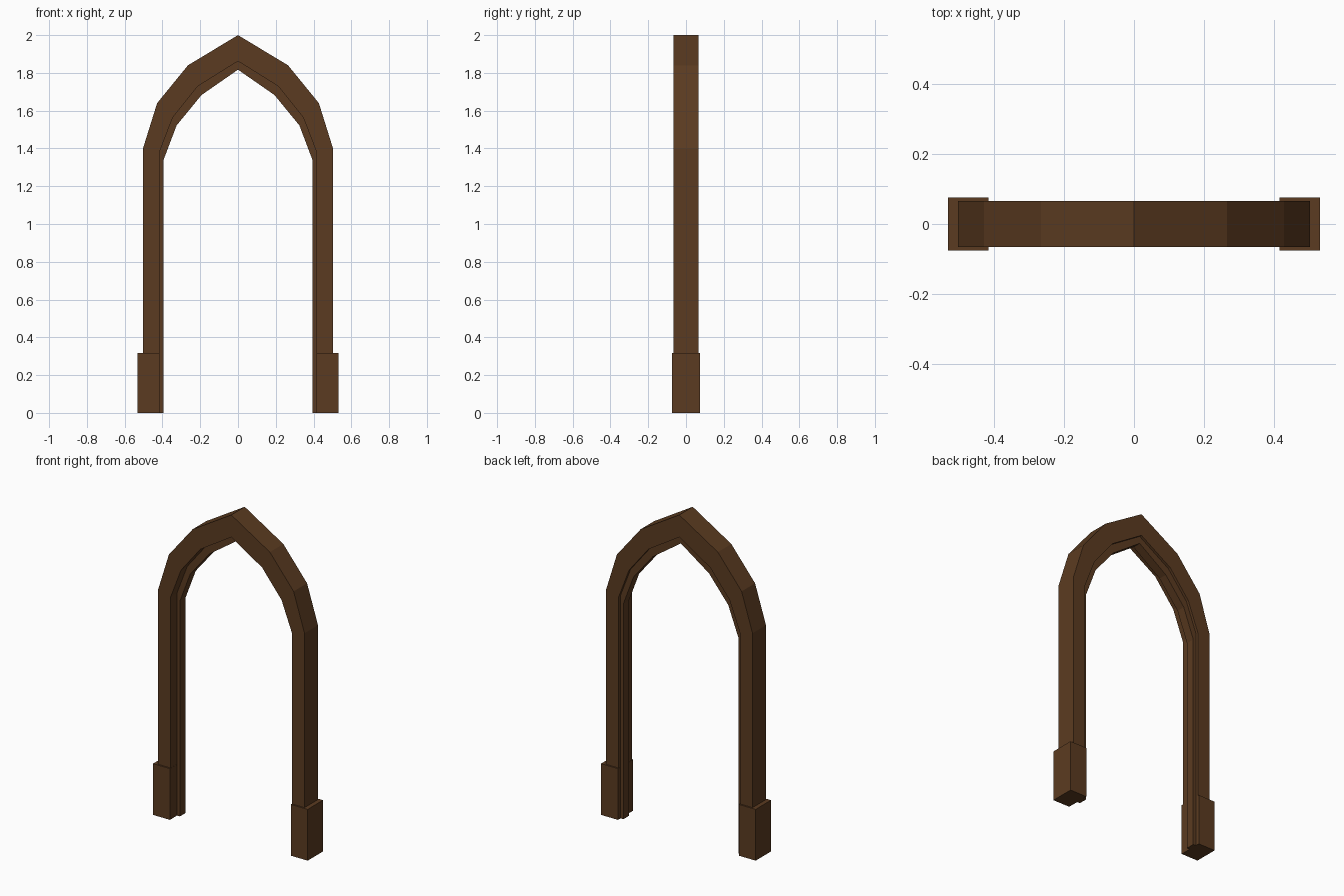
import bpy
import bmesh

cube = bpy.data.objects.get("Cube")
if cube:
    bpy.data.objects.remove(cube, do_unlink=True)

wood = bpy.data.materials.new("dark_brown_wood")
wood.use_nodes = True
colour = (0.105, 0.044, 0.015, 1)
wood.diffuse_color = colour
wood.node_tree.nodes["Principled BSDF"].inputs["Base Color"].default_value = colour

# Right half outlines, from the floor to the peak
outer = [(0.503, 0), (0.503, 1.4), (0.428, 1.64), (0.265, 1.84), (0, 2)]
inner = [(0.416, 0), (0.416, 1.38), (0.345, 1.565), (0.212, 1.73), (0, 1.862)]
stop = [(0.395, 0), (0.395, 1.337), (0.325, 1.522), (0.193, 1.683), (0, 1.817)]


def add_object(name, bm):
    bmesh.ops.recalc_face_normals(bm, faces=bm.faces)
    mesh = bpy.data.meshes.new(name)
    bm.to_mesh(mesh)
    bm.free()
    mesh.materials.append(wood)
    obj = bpy.data.objects.new(name, mesh)
    bpy.context.collection.objects.link(obj)
    return obj


def mirrored(half):
    return half + [(-x, z) for x, z in reversed(half[:-1])]


def arch_band(name, out_half, in_half, y_front, y_back):
    """Sweep a rectangular section along the pointed arch."""
    bm = bmesh.new()
    rings = []
    for (ox, oz), (ix, iz) in zip(mirrored(out_half), mirrored(in_half)):
        section = [(ox, y_front, oz), (ix, y_front, iz),
                   (ix, y_back, iz), (ox, y_back, oz)]
        rings.append([bm.verts.new(co) for co in section])
    for a, b in zip(rings, rings[1:]):
        for i in range(4):
            j = (i + 1) % 4
            bm.faces.new((a[i], a[j], b[j], b[i]))
    bm.faces.new(rings[0])
    bm.faces.new(rings[-1])
    return add_object(name, bm)


# Main frame and the narrower door stop lining its inside
arch_band("arch_frame", outer, inner, -0.066, 0.066)
arch_band("door_stop", inner, stop, -0.005, 0.05)

# Plinth blocks around the feet
for side, sign in (("left", 1), ("right", -1)):
    bm = bmesh.new()
    bmesh.ops.create_cube(bm, size=1)
    bmesh.ops.scale(bm, vec=(0.116, 0.15, 0.318), verts=bm.verts)
    bmesh.ops.translate(bm, vec=(sign * 0.473, 0, 0.159), verts=bm.verts)
    add_object(side + "_plinth", bm)
